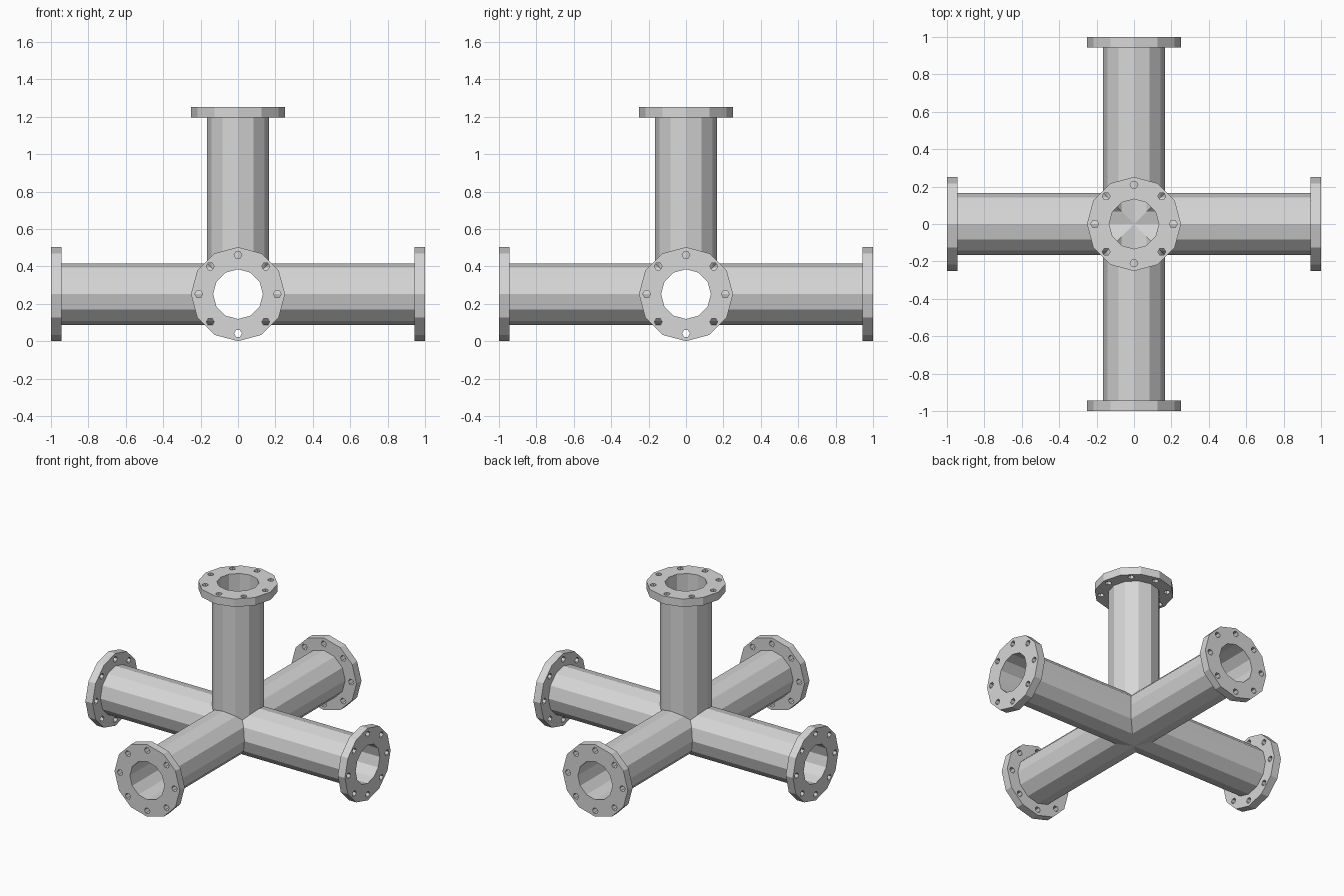
import bpy, bmesh
from math import pi, cos, sin
from mathutils import Vector, Matrix

if "Cube" in bpy.data.objects:
    bpy.data.objects.remove(bpy.data.objects["Cube"])

FLANGE_R, PIPE_R, BORE_R = 0.2515, 0.165, 0.133
BOLT_CIRCLE, BOLT_R = 0.21, 0.021
THICK = 0.055
CENTRE = Vector((0, 0, FLANGE_R))
UP = Vector((0, 0, 1))

# Single grey metal
steel = bpy.data.materials.new("grey_steel")
steel.use_nodes = True
GREY = (0.68, 0.68, 0.68, 1)
steel.diffuse_color = GREY
steel.node_tree.nodes["Principled BSDF"].inputs["Base Color"].default_value = GREY


def add_prism(bm, radius, z0, z1, sides=12, x=0, y=0, turn=0):
    """Closed prism along z with its first corner at angle turn."""
    spot = Matrix.Translation((x, y, (z0 + z1) / 2)) @ Matrix.Rotation(turn, 4, 'Z')
    bmesh.ops.create_cone(bm, cap_ends=True, segments=sides, radius1=radius,
                          radius2=radius, depth=z1 - z0, matrix=spot)


def finish(name, bm):
    mesh = bpy.data.meshes.new(name)
    bm.to_mesh(mesh)
    bm.free()
    mesh.materials.append(steel)
    obj = bpy.data.objects.new(name, mesh)
    bpy.context.collection.objects.link(obj)
    return obj


def aim(obj, direction):
    obj.matrix_world = (Matrix.Translation(CENTRE)
                        @ direction.to_track_quat('Z', 'Y').to_matrix().to_4x4())


def tube(name, radius, start, end, direction):
    bm = bmesh.new()
    add_prism(bm, radius, start, end)
    obj = finish(name, bm)
    aim(obj, direction)
    return obj


def combine(target, other, operation):
    """Apply a boolean and discard the helper."""
    other.hide_render = True
    mod = target.modifiers.new(operation.lower(), 'BOOLEAN')
    mod.operation, mod.object, mod.solver = operation, other, 'EXACT'
    bpy.context.view_layer.update()
    bpy.context.view_layer.objects.active = target
    bpy.ops.object.modifier_apply(modifier=mod.name)
    bpy.data.objects.remove(other)


# Five-way pipe body: two through pipes and one upright branch
X, Y = Vector((1, 0, 0)), Vector((0, 1, 0))
reach = 1 - THICK
body = tube("pipe_body", PIPE_R, -reach, reach, X)
combine(body, tube("cross_pipe", PIPE_R, -reach, reach, Y), 'UNION')
combine(body, tube("upright_pipe", PIPE_R, -0.02, reach, UP), 'UNION')

# Hollow bores meeting in the middle
for axis, start in ((X, -1.1), (Y, -1.1), (UP, -0.02)):
    combine(body, tube("bore", BORE_R, start, 1.1, axis), 'DIFFERENCE')

# Flange with a central bore and eight bolt holes
bm = bmesh.new()
add_prism(bm, FLANGE_R, reach, 1)
flange = finish("flange_top", bm)
bm = bmesh.new()
add_prism(bm, BORE_R, 0.8, 1.2)
for i in range(8):
    a = i * pi / 4
    add_prism(bm, BOLT_R, 0.8, 1.2, 6, BOLT_CIRCLE * cos(a), BOLT_CIRCLE * sin(a), pi / 2)
combine(flange, finish("flange_cutter", bm), 'DIFFERENCE')
aim(flange, UP)

# Same flange on every other pipe end
for side, direction in (("left", X), ("right", -X), ("back", Y), ("front", -Y)):
    copy = bpy.data.objects.new("flange_" + side, flange.data)
    bpy.context.collection.objects.link(copy)
    aim(copy, direction)
